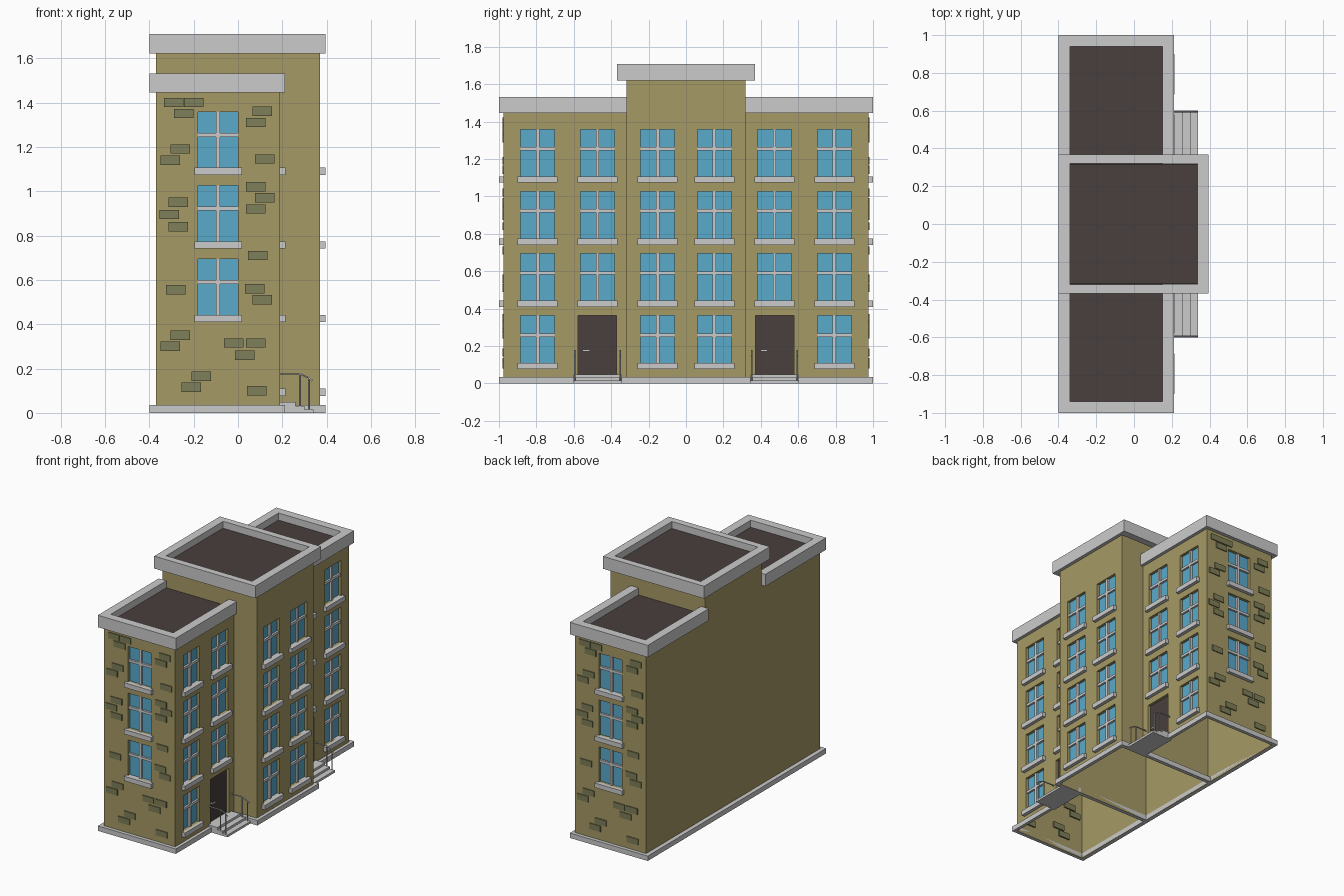
import bpy, bmesh
from math import pi
from mathutils import Matrix, Vector
from collections import defaultdict

if "Cube" in bpy.data.objects:
    bpy.data.objects.remove(bpy.data.objects["Cube"])

COLORS = {"walls": (.38, .32, .13, 1), "accent_bricks": (.21, .21, .10, 1),
          "window_glass": (.10, .40, .60, 1), "doors": (.065, .05, .048, 1),
          "roofs": (.065, .05, .048, 1)}
parts = defaultdict(bmesh.new)      # one mesh per kind of part
I = Matrix.Identity(4)


def quad(part, M, *pts):
    bm = parts[part]
    bm.faces.new([bm.verts.new(M @ Vector(p)) for p in pts])


def box(part, M, x0, x1, y0, y1, z0, z1):
    size = Matrix.Diagonal((abs(x1 - x0), abs(y1 - y0), abs(z1 - z0), 1))
    mid = Matrix.Translation(((x0 + x1) / 2, (y0 + y1) / 2, (z0 + z1) / 2))
    bmesh.ops.create_cube(parts[part], size=1, matrix=M @ mid @ size)


def band(part, outer, inner, z0, z1, closed):
    """Rectangular-section strip between two outlines."""
    bm = parts[part]
    rings = [[bm.verts.new((*p, z)) for p, z in ((o, z0), (o, z1), (i, z1), (i, z0))]
             for o, i in zip(outer, inner)]
    faces = []
    for a, b in zip(rings, rings[1:] + (rings[:1] if closed else [])):
        faces += [bm.faces.new((a[k], b[k], b[(k + 1) % 4], a[(k + 1) % 4])) for k in range(4)]
    if not closed:
        faces += [bm.faces.new(rings[0]), bm.faces.new(rings[-1])]
    bmesh.ops.recalc_face_normals(bm, faces=faces)


def rect(x0, x1, y):
    return [(x0, -y), (x0, y), (x1, y), (x1, -y)]


def facade(x, y, turn):
    """Local frame: x along the wall, -y outward, z up."""
    return Matrix.Translation((x, y, 0)) @ Matrix.Rotation(turn, 4, 'Z')


DEPTH = .02


def wall(M, a0, a1, top, holes=()):
    """Flat wall with recessed openings (x0, x1, z0, z1)."""
    xs = sorted({a0, a1, *(h[0] for h in holes), *(h[1] for h in holes)})
    zs = sorted({0, top, *(h[2] for h in holes), *(h[3] for h in holes)})
    for l, r in zip(xs, xs[1:]):
        for b, t in zip(zs, zs[1:]):
            cx, cz = (l + r) / 2, (b + t) / 2
            if not any(h[0] < cx < h[1] and h[2] < cz < h[3] for h in holes):
                quad("walls", M, (l, 0, b), (r, 0, b), (r, 0, t), (l, 0, t))
    for l, r, b, t in holes:
        c = [(l, b), (l, t), (r, t), (r, b)]
        for (p, q), (u, v) in zip(c, c[1:] + c[:1]):
            quad("walls", M, (p, 0, q), (u, 0, v), (u, DEPTH, v), (p, DEPTH, q))


def window(M, x, row):
    """Glass, cross bars and sill; returns the opening."""
    b = .11 + row * .332
    l, r, t = x - .091, x + .091, b + .252
    quad("window_glass", M, (l, DEPTH, b), (r, DEPTH, b), (r, DEPTH, t), (l, DEPTH, t))
    box("window_frames", M, x - .009, x + .009, .006, DEPTH, b, t)
    box("window_frames", M, l, r, .006, DEPTH, b + .139, b + .157)
    box("window_sills", M, x - .107, x + .107, -.024, DEPTH, b - .033, b)
    return (l, r, b, t)


def door(M, x):
    l, r, b, t = x - .103, x + .103, .045, .362
    quad("doors", M, (l, DEPTH, b), (r, DEPTH, b), (r, DEPTH, t), (l, DEPTH, t))
    box("door_handles", M, l + .025, l + .065, .004, .010, .17, .181)
    box("door_handles", M, l + .025, l + .035, .010, DEPTH, .17, .181)
    return (l, r, b, t)


BRICKS = [(-.29, 1.40), (-.20, 1.40), (-.245, 1.35), (.11, 1.36), (.08, 1.31), (-.26, 1.19),
          (-.305, 1.14), (.12, 1.145), (.08, 1.02), (.12, .97), (-.27, .95), (-.31, .895),
          (-.27, .84), (.08, .92), (.09, .71), (-.28, .555), (.075, .56), (.11, .51),
          (-.26, .35), (-.305, .30), (-.02, .315), (.08, .315), (.03, .26), (-.165, .165),
          (-.21, .115), (.085, .10)]

# Central block
C_ROOF, W_ROOF = 1.66, 1.48
M = facade(.37, 0, pi / 2)
wall(M, -.318, .318, C_ROOF, [window(M, y, r) for y in (-.152, .152) for r in range(4)])
for turn, s in ((0, -1), (pi, 1)):
    wall(facade(0, s * .318, turn), -.37, .37, C_ROOF)
wall(facade(-.37, 0, -pi / 2), -.318, .318, C_ROOF)
quad("roofs", I, *[(*p, C_ROOF) for p in reversed(rect(-.37, .37, .318))])
band("parapets", rect(-.4, .394, .368), rect(-.34, .335, .32), 1.62, 1.708, True)
band("base_trim", rect(-.4, .394, .345), rect(-.37, .37, .318), 0, .035, True)

# Two wings
for s, turn in ((-1, 0), (1, pi)):
    ends = sorted((s * .318, s * .975))
    # entrance facade and plain back
    M = facade(.19, 0, pi / 2)
    holes = [window(M, s * .793, r) for r in range(4)]
    holes += [window(M, s * .473, r) for r in (1, 2, 3)] + [door(M, s * .475)]
    wall(M, *ends, W_ROOF, holes)
    quad("walls", I, (-.37, ends[1], 0), (-.37, ends[0], 0),
         (-.37, ends[0], W_ROOF), (-.37, ends[1], W_ROOF))
    # end wall with accent bricks
    M = facade(-.09, s * .975, turn)
    wall(M, -.28, .28, W_ROOF, [window(M, 0, r) for r in (1, 2, 3)])
    for x, z in BRICKS:
        box("accent_bricks", M, x + .046, x + .134, -.007, .01, z - .021, z + .021)
    # roof, parapet and base
    quad("roofs", I, (-.37, ends[0], W_ROOF), (.19, ends[0], W_ROOF),
         (.19, ends[1], W_ROOF), (-.37, ends[1], W_ROOF))
    u = lambda x0, x1, y: [(x0, s * .318), (x0, s * y), (x1, s * y), (x1, s * .318)]
    band("parapets", u(-.4, .212, 1), u(-.34, .15, .94), 1.445, 1.53, False)
    band("base_trim", u(-.4, .212, 1), u(-.37, .19, .975), 0, .035, False)

    # Entrance steps: stair profile extruded across the door
    y0, y1 = sorted((s * .345, s * .602))
    prof = [(.18, 0), (.34, 0), (.34, .016), (.30, .016), (.30, .032), (.26, .032),
            (.26, .048), (.18, .048)]
    bm = parts["entrance_steps"]
    f = bm.faces.new([bm.verts.new((x, y0, z)) for x, z in prof])
    g = bmesh.ops.extrude_face_region(bm, geom=[f])["geom"]
    bmesh.ops.translate(bm, vec=(0, y1 - y0, 0),
                        verts=[v for v in g if isinstance(v, bmesh.types.BMVert)])
    f2 = bm.faces[:]
    bmesh.ops.recalc_face_normals(bm, faces=f2)

    # Handrails: bent top rail and two posts on each side
    for y in (y0 + .007, y1 - .007):
        cu = bpy.data.curves.new("handrail", 'CURVE')
        cu.dimensions, cu.bevel_depth, cu.bevel_resolution = '3D', .004, 1
        cu.use_fill_caps = True
        for path in ([(.19, .176), (.28, .176), (.32, .158), (.335, .145)],
                     [(.28, .03), (.28, .176)], [(.32, .015), (.32, .158)]):
            sp = cu.splines.new('POLY')
            sp.points.add(len(path) - 1)
            for p, (x, z) in zip(sp.points, path):
                p.co = (x, y, z, 1)
        bpy.context.collection.objects.link(bpy.data.objects.new("handrail", cu))

# Turn the collected meshes into objects
for name, bm in parts.items():
    me = bpy.data.meshes.new(name)
    bmesh.ops.remove_doubles(bm, verts=bm.verts[:], dist=1e-5)
    bm.to_mesh(me)
    bm.free()
    if name in COLORS:
        mat = bpy.data.materials.new(name)
        mat.diffuse_color = COLORS[name]
        mat.use_nodes = True
        mat.node_tree.nodes["Principled BSDF"].inputs["Base Color"].default_value = mat.diffuse_color
        me.materials.append(mat)
    bpy.context.collection.objects.link(bpy.data.objects.new(name, me))
